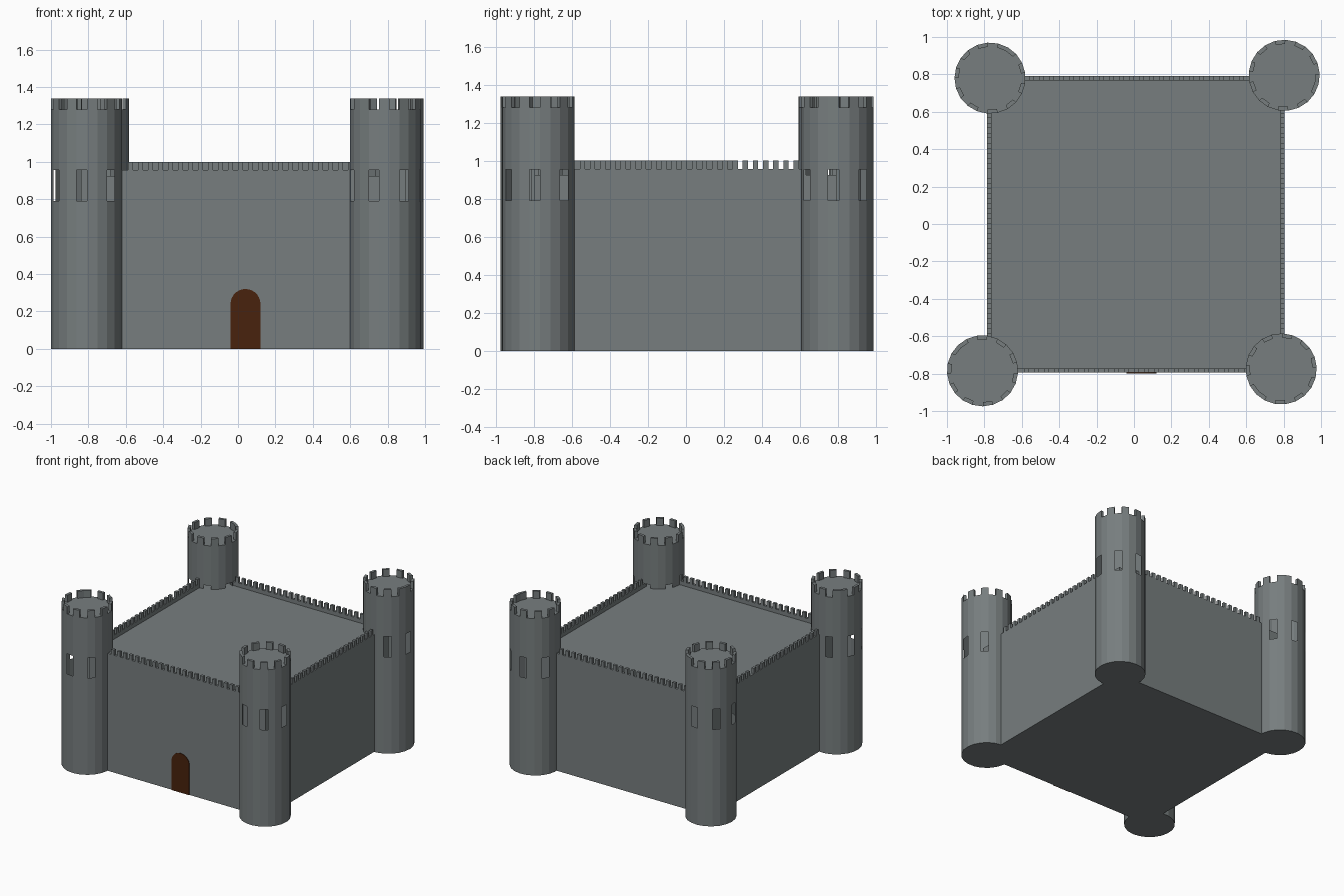
import bpy, bmesh, math

if "Cube" in bpy.data.objects:
    bpy.data.objects.remove(bpy.data.objects["Cube"])


def material(name, rgb):
    m = bpy.data.materials.new(name)
    m.diffuse_color = (*rgb, 1.0)
    m.use_nodes = True
    m.node_tree.nodes["Principled BSDF"].inputs["Base Color"].default_value = m.diffuse_color
    return m


STONE = material("grey stone", (0.185, 0.208, 0.212))
WOOD = material("brown door wood", (0.066, 0.016, 0.004))


def finish(bm, name, mat):
    bmesh.ops.recalc_face_normals(bm, faces=bm.faces)
    me = bpy.data.meshes.new(name)
    bm.to_mesh(me)
    bm.free()
    me.materials.append(mat)
    ob = bpy.data.objects.new(name, me)
    bpy.context.collection.objects.link(ob)
    return ob


def prism(bm, base, z0, z1):
    """Closed prism over a flat outline."""
    lo = [bm.verts.new((x, y, z0)) for x, y in base]
    hi = [bm.verts.new((x, y, z1)) for x, y in base]
    n = len(base)
    bm.faces.new(lo[::-1])
    bm.faces.new(hi)
    for i in range(n):
        j = (i + 1) % n
        bm.faces.new((lo[i], lo[j], hi[j], hi[i]))


def box(bm, x0, x1, y0, y1, z0, z1):
    prism(bm, [(x0, y0), (x1, y0), (x1, y1), (x0, y1)], z0, z1)


# Castle body
X0, X1, Y0, Y1 = -0.785, 0.805, -0.795, 0.79
ROOF, SILL, TOP, T = 0.925, 0.957, 1.0, 0.022
bm = bmesh.new()
box(bm, X0, X1, Y0, Y1, 0, ROOF)
finish(bm, "castle_body", STONE)

# Parapets with small square merlons
PITCH, MERLON = 0.0535, 0.0275


def parapet(name, axis, c, start, end, phase, split=None):
    bm = bmesh.new()

    def piece(a, b, z0, z1):
        if axis == 'x':
            box(bm, a, b, c, c + T, z0, z1)
        else:
            box(bm, c, c + T, a, b, z0, z1)

    piece(start, end, ROOF, SILL)
    k = math.ceil((start - phase) / PITCH)
    while phase + k * PITCH + MERLON < end:
        a = phase + k * PITCH
        if split is not None and a < split:
            a -= PITCH / 2
        if a > start:
            piece(a, a + MERLON, SILL, TOP)
        k += 1
    finish(bm, name, STONE)


parapet("front_parapet", 'x', Y0, -0.64, 0.62, 0.0)
parapet("back_parapet", 'x', Y1 - T, -0.61, 0.64, PITCH / 2)
parapet("right_parapet", 'y', X1 - T, -0.61, 0.63, 0.298)
parapet("left_parapet", 'y', X0, -0.62, 0.62, 0.298, split=0.29)

# Round towers: thin 21-sided shells, every third facet has a window
SIDES, R = 21, 0.19
STEP = 2 * math.pi / SIDES


def tower(name, cx, cy, window_deg, seam_deg):
    a0 = math.radians(window_deg)

    def pt(k, r=R):
        a = a0 + (k - 0.5) * STEP
        return cx + r * math.sin(a), cy - r * math.cos(a)

    bm = bmesh.new()
    rings = [[bm.verts.new((*pt(k), z)) for k in range(SIDES)]
             for z in (0, 0.79, 0.955, 1.28)]
    for level in range(3):
        lo, hi = rings[level], rings[level + 1]
        for k in range(SIDES):
            if level == 1 and k % 3 == 0:
                continue  # window opening
            j = (k + 1) % SIDES
            bm.faces.new((lo[k], lo[j], hi[j], hi[k]))
    bm.faces.new(rings[0][::-1])
    bm.faces.new(rings[3])
    finish(bm, name, STONE)

    # Battlements on alternate facets
    bm = bmesh.new()
    s = round((math.radians(seam_deg) - a0) / STEP)
    for k in range(s, s + SIDES, 2):
        prism(bm, [pt(k), pt(k + 1), pt(k + 1, R - 0.022), pt(k, R - 0.022)],
              1.28, 1.338)
    finish(bm, name + "_battlements", STONE)


tower("front_left_tower", -0.81, -0.785, -8, 233)
tower("front_right_tower", 0.787, -0.775, 32.5, 332)
tower("back_right_tower", 0.803, 0.795, 32.5, 77)
tower("back_left_tower", -0.77, 0.78, 21.3, 162)

# Arched door plate
bm = bmesh.new()
DX, DR, SPRING = 0.04, 0.08, 0.24
outline = [(DX - DR, 0), (DX + DR, 0)]
outline += [(DX + DR * math.cos(i * math.pi / 14), SPRING + DR * math.sin(i * math.pi / 14))
            for i in range(15)]
face = bm.faces.new([bm.verts.new((x, Y0 + 0.001, z)) for x, z in outline])
ext = bmesh.ops.extrude_face_region(bm, geom=[face])
bmesh.ops.translate(bm, vec=(0, -0.006, 0),
                    verts=[v for v in ext["geom"] if isinstance(v, bmesh.types.BMVert)])
finish(bm, "door", WOOD)
